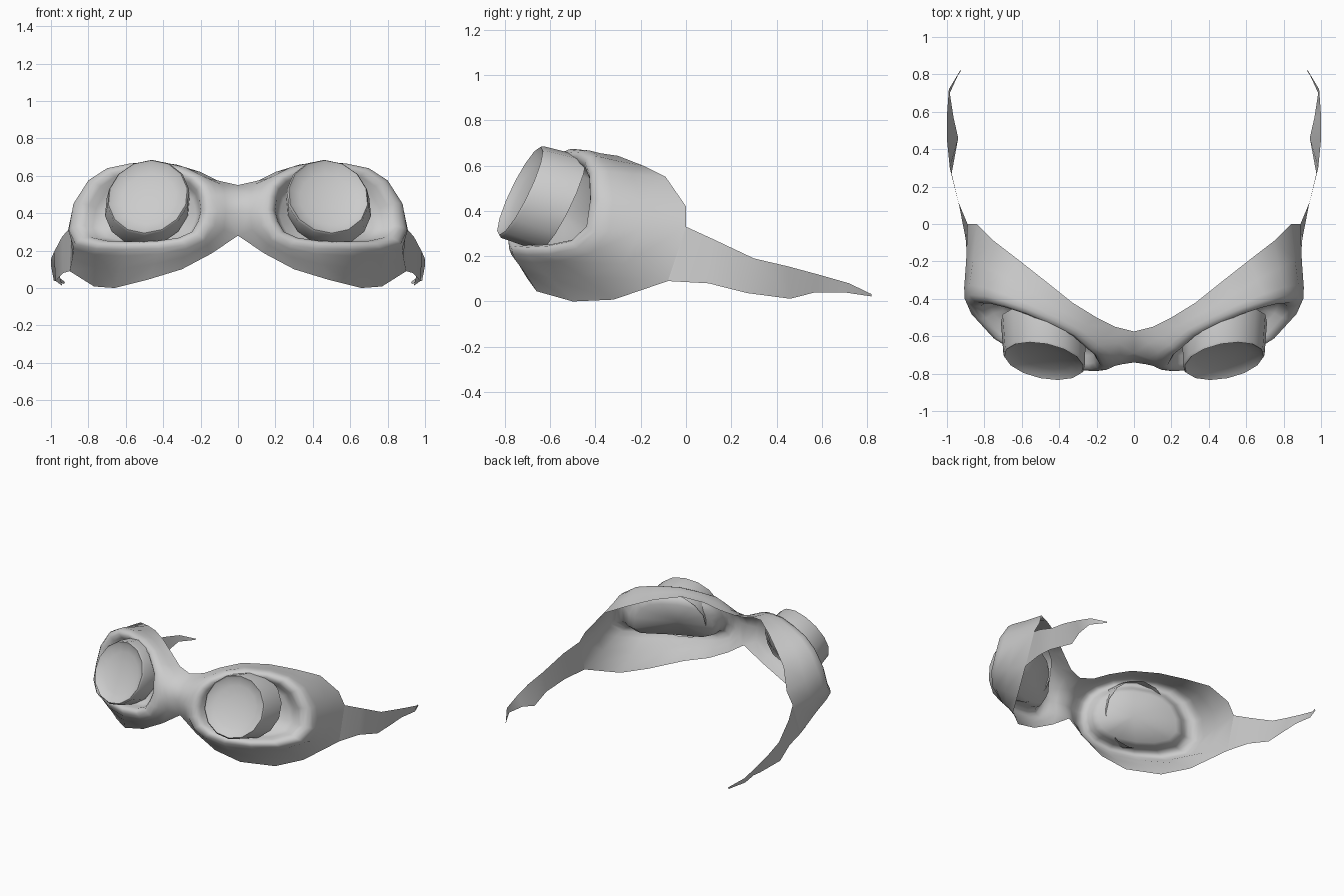
import bpy, bmesh, math
from mathutils import Vector

if "Cube" in bpy.data.objects:
    bpy.data.objects.remove(bpy.data.objects["Cube"])

grey = bpy.data.materials.new("light_grey")
grey.diffuse_color = (0.6, 0.6, 0.6, 1)
grey.use_nodes = True
grey.node_tree.nodes["Principled BSDF"].inputs["Base Color"].default_value = grey.diffuse_color


def build(name, loops, closed=True, tip=None, angle=50):
    """Skin a row of point loops, optionally fan the last one to a tip, and mirror in x."""
    bm = bmesh.new()
    rows = [[bm.verts.new(p) for p in loop] for loop in loops]
    n = len(rows[0])
    for a, b in zip(rows, rows[1:]):
        for i in range(n if closed else n - 1):
            j = (i + 1) % n
            bm.faces.new((a[i], a[j], b[j], b[i]))
    if tip is not None:
        t = bm.verts.new(tip)
        for i in range(n):
            bm.faces.new((rows[-1][i], rows[-1][(i + 1) % n], t))
    bmesh.ops.recalc_face_normals(bm, faces=bm.faces)
    me = bpy.data.meshes.new(name)
    bm.to_mesh(me)
    bm.free()
    me.materials.append(grey)
    ob = bpy.data.objects.new(name, me)
    bpy.context.collection.objects.link(ob)
    m = ob.modifiers.new("mirror", 'MIRROR')
    m.use_clip = True
    m.merge_threshold = 0.002
    bpy.ops.object.select_all(action='DESELECT')
    ob.select_set(True)
    bpy.context.view_layer.objects.active = ob
    bpy.ops.object.shade_smooth_by_angle(angle=math.radians(angle))
    return ob


# Front rim of one eye cup, from the nose over the top and back underneath
rim = [Vector(p) for p in (
    (.13, -.76, .41), (.14, -.74, .49), (.16, -.70, .55), (.21, -.66, .60),
    (.30, -.58, .645), (.42, -.52, .67), (.58, -.45, .665), (.70, -.41, .64),
    (.80, -.385, .575), (.88, -.38, .45), (.905, -.40, .31), (.87, -.48, .235),
    (.76, -.60, .21), (.60, -.70, .205), (.42, -.765, .21), (.28, -.78, .23),
    (.19, -.785, .27), (.15, -.78, .34))]

# Face edge of the same cup; the first and last points lie on the bridge centre
back = [Vector(p) for p in (
    (0, -.74, .41), (0, -.69, .51), (0, -.575, .55), (.10, -.55, .57),
    (.20, -.50, .62), (.33, -.42, .66), (.48, -.30, .643), (.62, -.19, .60),
    (.75, -.09, .55), (.84, 0, .42), (.89, 0, .33), (.90, -.08, .09),
    (.77, -.32, .008), (.66, -.50, .0), (.48, -.66, .045), (.30, -.70, .10),
    (.14, -.70, .185), (0, -.69, .28))]

# Eye cup: skirt, broad rounded rim, funnel-shaped socket and its floor
centre = Vector((.48, -.615, .43))
normal = Vector((.39, -.83, .41)).normalized()


def lip(scale, push):
    return [centre + (p - centre) * scale + normal * push for p in rim]


mid = [r.lerp(b, .5) for r, b in zip(rim, back)]
shoulder = [r.lerp(b, .14) + (r - centre).normalized() * .006 for r, b in zip(rim, back)]
build("goggle_frame",
      [back, mid, shoulder, rim, lip(.94, .014), lip(.87, .014), lip(.80, -.005),
       lip(.74, -.045), lip(.64, -.08)],
      tip=centre - normal * .09, angle=80)

# Eyepiece: tapered tube with a shallow concave lens
SIDES = 14
axis = Vector((.18, -.88, .43)).normalized()
side = axis.cross(Vector((0, 0, 1))).normalized()
up = side.cross(axis).normalized()
front_c, back_c = Vector((.482, -.733, .488)), Vector((.485, -.55, .432))


def ring(c, r):
    return [c + side * r * math.cos(a) + up * r * math.sin(a)
            for a in (2 * math.pi * (i + .5) / SIDES for i in range(SIDES))]


build("eyepiece",
      [ring(back_c, .232), ring(front_c - axis * .012, .224), ring(front_c, .216),
       ring(front_c - axis * .014, .198), ring(front_c - axis * .03, .15),
       ring(front_c - axis * .042, .08)],
      tip=front_c - axis * .046, angle=50)

# Loose side strap that tapers to a hooked tip
top = [(.89, 0, .33), (.94, .12, .275), (.985, .30, .19), (1.0, .45, .155),
       (1.0, .58, .12), (.99, .72, .08), (.925, .82, .032)]
bottom = [(.90, -.08, .09), (.935, .10, .08), (.975, .27, .037), (.94, .46, .012),
          (.965, .57, .04), (.985, .70, .04), (.93, .82, .022)]
build("side_strap", [top, bottom], closed=False)
